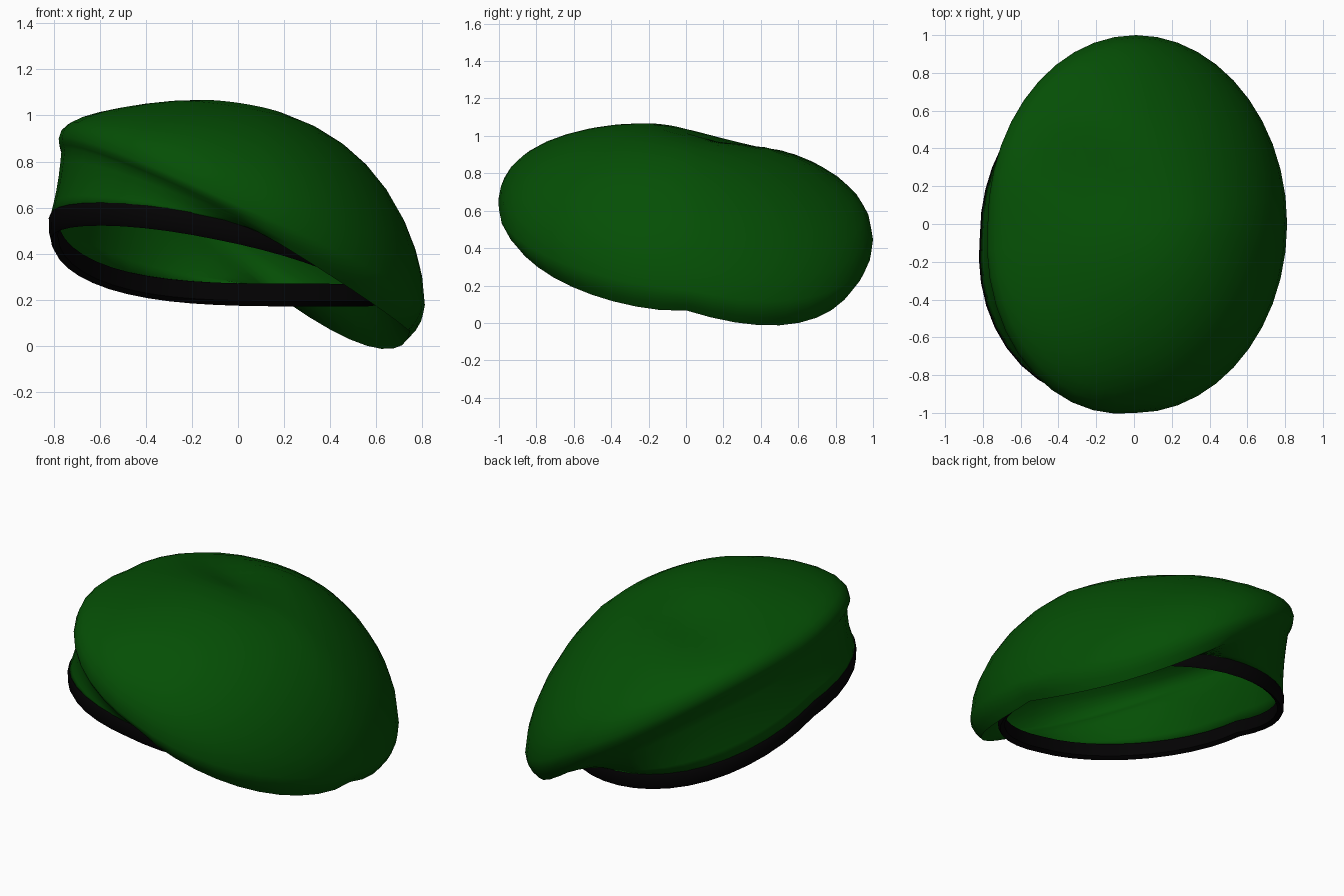
import bpy, bmesh, math
from mathutils import Vector

if "Cube" in bpy.data.objects:
    bpy.data.objects.remove(bpy.data.objects["Cube"])

SEG = 44


def material(name, rgb):
    m = bpy.data.materials.new(name)
    m.diffuse_color = (*rgb, 1)
    m.use_nodes = True
    m.node_tree.nodes["Principled BSDF"].inputs["Base Color"].default_value = m.diffuse_color
    return m


GREEN = material("dark green felt", (0.0015, 0.078, 0.0015))
BLACK = material("black leather", (0.001, 0.0007, 0.001))


def front_left(a):
    c, s = math.cos(a), math.sin(a)
    return math.sin(2 * a) if c < 0 and s < 0 else 0


def band_point(a, grow, lift):
    """Point on the tilted, slightly twisted head opening."""
    c, s = math.cos(a), math.sin(a)
    grow += 0.045 * front_left(a)
    x = -0.1 + (0.69 + grow) * c
    y = -0.06 + (0.84 + grow) * s
    twist = 0.05 * math.sin(2 * a) - 0.02 * s if s > 0 else 0
    z = 0.31 - 0.19 * x - 0.155 * y - 0.015 * c * c + twist + lift
    return Vector((x, y, z))


def crown_point(a, r):
    """Point on the slouching dome; r = 1 is the outer rim."""
    c, s = math.cos(a), math.sin(a)
    right, left, back = max(0, c), max(0, -c), max(0, s)
    wide = r * (1 + 0.05 * front_left(a) * r * r + 0.02 * right ** 3)
    x = 0.01 + 0.785 * wide * c
    y = wide * s
    z = 0.5 - 0.46 * x - 0.11 * y
    if c > 0:
        z -= (0.09 if s > 0 else -0.01) * math.sin(2 * a) * r * r
    else:
        z += 0.03 * max(0, -math.sin(2 * a)) * r * r
    z += 0.05 * right * r ** 3 + 0.06 * back * r ** 6 + 0.025 * left ** 2 * r ** 4
    z += 0.55 * max(0, 1 - r * r) ** 0.54 * (1 + 0.6 * x)
    # soft crease across the top
    d = 0.53 * (x + 0.16) + 0.85 * (y - 0.22)
    e = 0.85 * (x + 0.16) - 0.53 * (y - 0.22)
    z -= 0.07 * math.exp(-d * d / 0.04 - e * e / 0.14) * (1 - r ** 4)
    return Vector((x, y, z))


def roll_point(a, k):
    """Rolled edge below the rim, k = 1 is its lowest line."""
    c, s = math.cos(a), math.sin(a)
    right, left, back = max(0, c), max(0, -c), max(0, s)
    p = crown_point(a, 1)
    f = 1 - (0.035 + 0.045 * right + 0.02 * back - 0.02 * left) * k ** 2
    side = math.sqrt(max(0, -math.sin(2 * a))) if c > 0 else 0
    drop = (0.05 + 0.06 * right + 0.06 * back + 0.03 * side) * k
    return Vector((p.x * f, p.y * f, p.z - drop))


def under_point(a, t):
    """Underside between band top (t = 0) and rolled rim (t = 1)."""
    p = band_point(a, 0.02, 0.08).lerp(roll_point(a, 1), t)
    pinch = 1 - 0.01 * math.sin(math.pi * t)
    return Vector((p.x * pinch, p.y * pinch, p.z))


def loft(name, rings, mat, closed=False, cap=None):
    bm = bmesh.new()
    loops = [[bm.verts.new(f(2 * math.pi * i / SEG)) for i in range(SEG)] for f in rings]
    pairs = list(zip(loops, loops[1:]))
    if closed:
        pairs.append((loops[-1], loops[0]))
    for lo, hi in pairs:
        for i in range(SEG):
            j = (i + 1) % SEG
            bm.faces.new((lo[i], lo[j], hi[j], hi[i]))
    if cap is not None:
        tip = bm.verts.new(cap)
        for i in range(SEG):
            bm.faces.new((loops[-1][i], loops[-1][(i + 1) % SEG], tip))
    if closed:
        bmesh.ops.recalc_face_normals(bm, faces=bm.faces)
    me = bpy.data.meshes.new(name)
    bm.to_mesh(me)
    bm.free()
    me.materials.append(mat)
    ob = bpy.data.objects.new(name, me)
    bpy.context.collection.objects.link(ob)
    return ob


# Felt crown: underside, rolled rim, then dome
rings = [lambda a, t=t: under_point(a, t) for t in (0, 0.2, 0.4, 0.6, 0.8, 1)]
rings += [lambda a, k=k: roll_point(a, k) for k in (0.7, 0.35)]
rings += [lambda a, r=r: crown_point(a, r)
          for r in (1, 0.985, 0.95, 0.89, 0.8, 0.69, 0.57, 0.44, 0.3, 0.15)]
crown = loft("felt_crown", rings, GREEN, cap=crown_point(0, 0))
shell = crown.modifiers.new("thickness", 'SOLIDIFY')
shell.thickness = 0.012
shell.offset = -1

# Leather band around the head opening
section = [(0, 0), (0.013, -0.008), (0.024, 0.01), (0.026, 0.075), (0.02, 0.09),
           (-0.012, 0.085), (-0.012, 0.01)]
loft("head_band", [lambda a, g=g, h=h: band_point(a, g, h) for g, h in section], BLACK, closed=True)

# Soft shading on both parts
for ob in bpy.context.collection.objects:
    ob.select_set(True)
    bpy.context.view_layer.objects.active = ob
bpy.ops.object.shade_smooth_by_angle(angle=math.radians(40))
